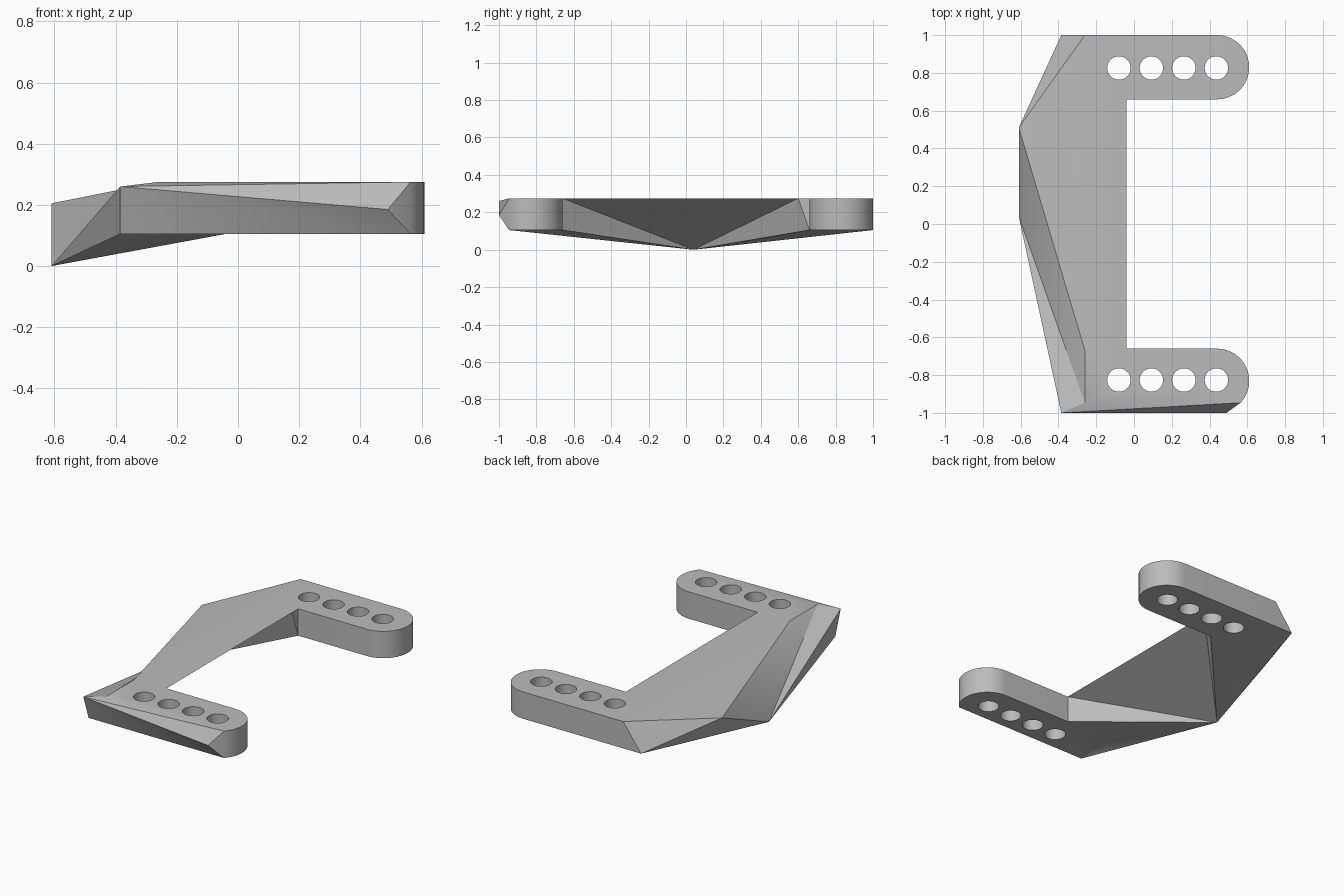
import bpy, bmesh, math
from mathutils import Vector

cube = bpy.data.objects.get("Cube")
if cube:
    bpy.data.objects.remove(cube, do_unlink=True)

TOP, BOTTOM = 0.275, 0.105
ARM_Y, ARM_R, ARM_X = 0.83, 0.17, 0.44
INNER_X, INNER_Y = -0.04, 0.66

grey = bpy.data.materials.new("plain_grey")
grey.use_nodes = True
colour = (0.5, 0.5, 0.5, 1)
grey.diffuse_color = colour
grey.node_tree.nodes["Principled BSDF"].inputs["Base Color"].default_value = colour

bm = bmesh.new()


def vert(x, y, z):
    return bm.verts.new((x, y, z))


def face(*verts):
    return bm.faces.new(verts)


def arm_tip(start, end, centre_y, steps=20):
    """Rounded tip as paired top and bottom vertices."""
    pairs = []
    for i in range(steps + 1):
        a = math.radians(start + (end - start) * i / steps)
        x = ARM_X + ARM_R * math.cos(a)
        y = centre_y + ARM_R * math.sin(a)
        pairs.append((vert(x, y, TOP), vert(x, y, BOTTOM)))
    return pairs


def walls(pairs):
    for (t0, b0), (t1, b1) in zip(pairs, pairs[1:]):
        face(t0, t1, b1, b0)


# Low points and ridge of the slanted spine
apex = vert(-0.61, 0.04, 0.0)
ridge = vert(-0.61, 0.51, 0.205)
spine_top = vert(-0.26, -0.67, TOP)
inner_mid = vert(INNER_X, 0.60, TOP)

# Back arm outline: outer corner, rounded tip, inner corner
back = [(vert(-0.26, 1, TOP), vert(-0.385, 1, BOTTOM))]
back += arm_tip(90, -90, ARM_Y)
back += [(vert(INNER_X, INNER_Y, TOP), vert(INNER_X, INNER_Y, BOTTOM))]
walls(back)

# Front arm outline: inner corner and tip, cut short by the chamfered side
front = [(vert(INNER_X, -INNER_Y, TOP), vert(INNER_X, -INNER_Y, BOTTOM))]
front += arm_tip(90, -43, -ARM_Y)
walls(front)
tip_top, tip_low = front[-1]
edge_y = tip_top.co.y
top_mid = vert(0, edge_y, TOP)
top_corner = vert(-0.26, edge_y, TOP)
low_corner = vert(-0.385, edge_y, BOTTOM)
low_inner = vert(-0.385, -0.74, BOTTOM)
nose = vert(-0.385, -1, 0.26)
nose_tip = vert(0.49, -1, 0.185)

# Flat top and the undersides of both arms
face(*[t for t, b in back], inner_mid, *[t for t, b in front],
     top_mid, top_corner, spine_top)
face(*[b for t, b in back])
face(*[b for t, b in front], low_corner, low_inner)

# Chamfered front side
face(nose, top_corner, top_mid)
face(nose, top_mid, tip_top)
face(nose, tip_top, nose_tip)
face(nose_tip, tip_top, tip_low)
face(nose, nose_tip, tip_low)
face(nose, tip_low, low_corner)

# Back corner and sloping upper side of the spine
face(ridge, back[0][1], back[0][0])
face(ridge, back[0][0], spine_top)
face(inner_mid, back[-1][0], back[-1][1])

# Facets that fan out from the low point
rim = [ridge, back[0][1], back[-1][1], inner_mid, front[0][0], front[0][1],
       low_inner, low_corner, nose, top_corner, spine_top]
for a, b in zip(rim, rim[1:] + rim[:1]):
    face(apex, a, b)

bmesh.ops.recalc_face_normals(bm, faces=bm.faces)
mesh = bpy.data.meshes.new("bracket")
bm.to_mesh(mesh)
bm.free()
bracket = bpy.data.objects.new("bracket", mesh)
bpy.context.collection.objects.link(bracket)
mesh.materials.append(grey)

# Four round holes through each arm
cut = bmesh.new()
for side in (-1, 1):
    for i in range(4):
        ring = bmesh.ops.create_cone(cut, cap_ends=True, segments=32,
                                     radius1=0.062, radius2=0.062, depth=0.4)
        spot = Vector((-0.08 + 0.172 * i, side * 0.826, 0.2))
        bmesh.ops.translate(cut, verts=ring["verts"], vec=spot)
cut_mesh = bpy.data.meshes.new("hole_cutter")
cut.to_mesh(cut_mesh)
cut.free()
cut_mesh.materials.append(grey)
cutter = bpy.data.objects.new("hole_cutter", cut_mesh)
bpy.context.collection.objects.link(cutter)
cutter.hide_render = True

holes = bracket.modifiers.new("holes", "BOOLEAN")
holes.operation = "DIFFERENCE"
holes.solver = "EXACT"
holes.object = cutter
bpy.context.view_layer.objects.active = bracket
bracket.select_set(True)
bpy.ops.object.modifier_apply(modifier=holes.name)
bpy.data.objects.remove(cutter, do_unlink=True)

bpy.ops.object.select_all(action="DESELECT")
bracket.select_set(True)
bpy.ops.object.shade_smooth_by_angle(angle=math.radians(25))
